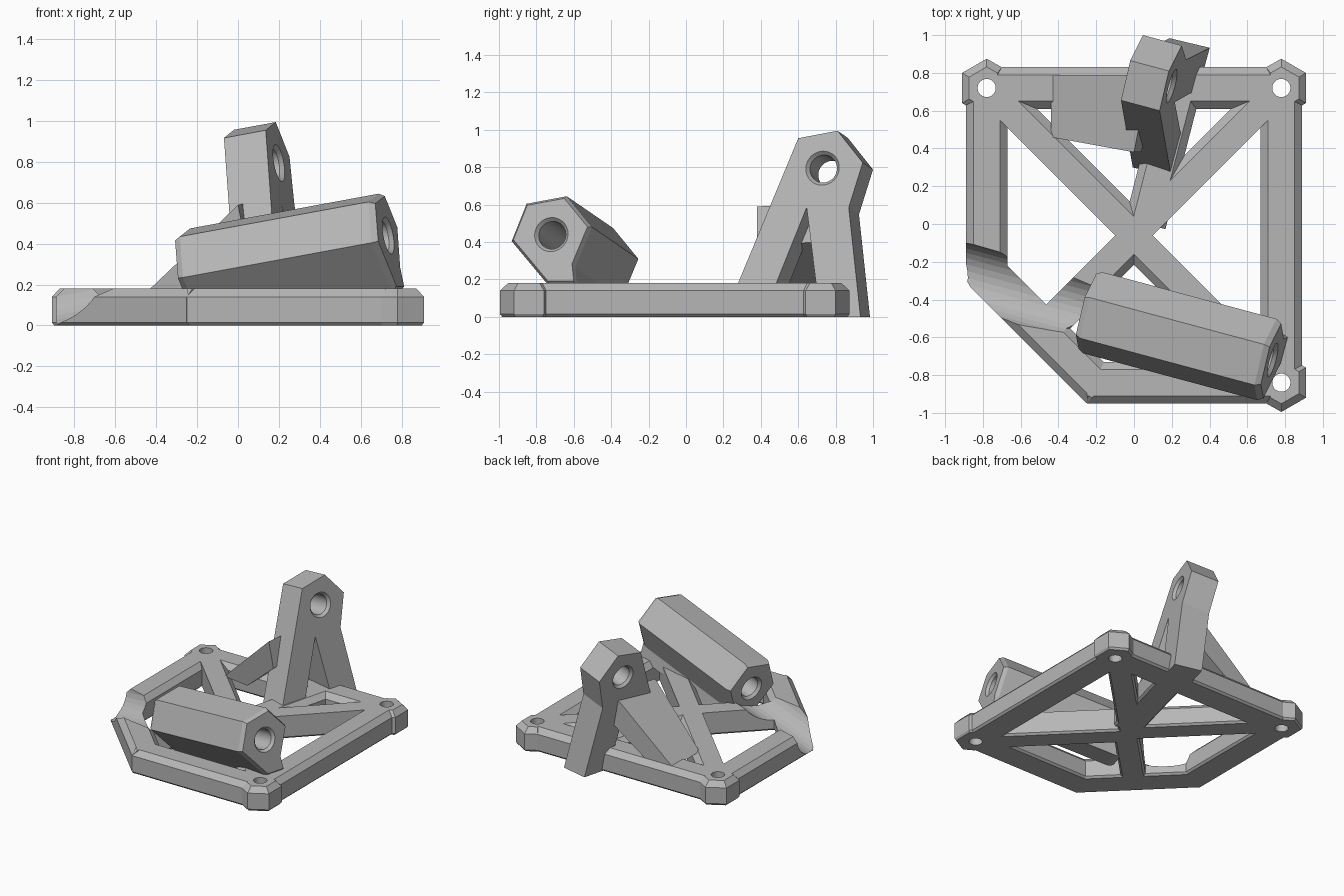
import bpy, bmesh, math
from mathutils import Vector

if "Cube" in bpy.data.objects:
    bpy.data.objects.remove(bpy.data.objects["Cube"], do_unlink=True)

grey = bpy.data.materials.new("plain grey")
grey.use_nodes = True
COLOUR = (0.47, 0.47, 0.47, 1)
grey.diffuse_color = COLOUR
grey.node_tree.nodes["Principled BSDF"].inputs["Base Color"].default_value = COLOUR

AXIS = Vector((0.95, -0.255, 0.175)).normalized()   # shared axis of both holders
RAIL_TOP, RAIL_EDGE, FOOT = 0.18, 0.14, 0.015


def loft(name, solids, helper=False):
    """Build closed solids, each from a list of rings of points."""
    bm = bmesh.new()
    for rings in solids:
        loops = [[bm.verts.new(p) for p in ring] for ring in rings]
        n = len(loops[0])
        for a, b in zip(loops, loops[1:]):
            for i in range(n):
                j = (i + 1) % n
                bm.faces.new((a[i], a[j], b[j], b[i]))
        bm.faces.new(loops[0][::-1])
        bm.faces.new(loops[-1])
    # Nothing reaches below the ground plane
    if not helper:
        bmesh.ops.bisect_plane(bm, geom=bm.verts[:] + bm.edges[:] + bm.faces[:],
                               plane_co=(0, 0, 0), plane_no=(0, 0, -1), clear_outer=True)
        edges = [e for e in bm.edges if e.is_boundary]
        if edges:
            bmesh.ops.holes_fill(bm, edges=edges)
    bmesh.ops.recalc_face_normals(bm, faces=bm.faces)
    mesh = bpy.data.meshes.new(name)
    bm.to_mesh(mesh)
    bm.free()
    mesh.materials.append(grey)
    ob = bpy.data.objects.new(name, mesh)
    bpy.context.collection.objects.link(ob)
    if helper:
        ob.hide_render = True
        ob.hide_set(True)
    return ob


def circle(centre, axis, radius, n=32):
    q = axis.to_track_quat('Z', 'Y')
    return [centre + q @ Vector((radius * math.cos(t), radius * math.sin(t), 0))
            for t in (2 * math.pi * i / n for i in range(n))]


def cut(ob, cutter):
    mod = ob.modifiers.new(cutter.name, 'BOOLEAN')
    mod.object = cutter
    mod.operation = 'DIFFERENCE'
    mod.solver = 'EXACT'


def bar(name, start, end, half=0.07, left=0.04, right=0.04):
    """Rail with a flat top and chamfered sides."""
    a, b = Vector((*start, 0)), Vector((*end, 0))
    side = Vector((0, 0, 1)).cross((b - a).normalized())
    l, r = half + left, half + right
    section = [(l - FOOT, 0), (l, FOOT), (l, RAIL_EDGE), (half, RAIL_TOP),
               (-half, RAIL_TOP), (-r, RAIL_EDGE), (-r, FOOT), (FOOT - r, 0)]
    return loft(name, [[[p + side * s + Vector((0, 0, z)) for s, z in section] for p in (a, b)]])


def slab(name, centre, outline, back, chamfer=0.0, inset=0.0):
    """Extrude a (y, z) outline lying on the tilted plane along the shared axis."""
    pts = []
    for y, z in outline:
        dy, dz = y - centre.y, z - centre.z
        pts.append(Vector((centre.x - (AXIS.y * dy + AXIS.z * dz) / AXIS.x, y, z)))

    def ring(depth, shrink):
        return [p + (centre - p) * shrink - AXIS * depth for p in pts]
    rings = [ring(0, 0), ring(back, 0)]
    if chamfer:
        rings = [ring(0, inset), ring(chamfer, 0), ring(back - chamfer, 0), ring(back, inset)]
    return loft(name, [rings])


def bore(name, centre, length, radius):
    """Through hole cutter with a countersink at both ends."""
    stations = [(-0.02, 0.035), (0.02, 0), (length - 0.02, 0), (length + 0.02, 0.035)]
    return loft(name, [[circle(centre - AXIS * d, AXIS, radius + r) for d, r in stations]], True)


# Base frame rails, the front right corner is cut diagonally
mitre = 0.045
d = mitre * math.sqrt(0.5)
frame = [
    bar("back_rail", (-0.78, 0.72), (0.78, 0.72)),
    bar("left_rail", (0.78, -0.84), (0.78, 0.72)),
    bar("front_rail", (-0.205 - mitre, -0.84), (0.78, -0.84)),
    bar("right_rail", (-0.78, 0.72), (-0.78, -0.265 - mitre)),
    bar("diagonal_rail", (-0.78 - d, -0.265 + d), (-0.205 + d, -0.84 - d)),
]

# Cross arms meeting in the middle, and a rib carrying the tower
middle = (0, -0.06)
frame += [
    bar("back_left_arm", middle, (0.74, 0.68), left=0.04, right=0),
    bar("back_right_arm", middle, (-0.74, 0.68), left=0, right=0.04),
    bar("front_left_arm", middle, (0.74, -0.80), left=0, right=0.04),
    bar("front_right_arm", middle, (-0.50, -0.56), left=0.04, right=0),
    bar("tower_rib", (0.06, 0.0), (0.24, 0.70)),
]

# Corner lugs with screw holes
corners = [("back_left_lug", 0.78, 0.72, 1, 1), ("back_right_lug", -0.78, 0.72, -1, 1),
           ("front_left_lug", 0.78, -0.84, 1, -1)]
lug = [(0.13, -0.08), (0.13, 0.08), (0, 0.155), (-0.08, 0.11), (-0.08, -0.11), (0.08, -0.11)]
for name, cx, cy, sx, sy in corners:
    rings = [[(cx + sx * x * k, cy + sy * y * k, z) for x, y in lug]
             for z, k in ((0, 0.92), (FOOT, 1), (RAIL_EDGE, 1), (RAIL_TOP, 0.72))]
    frame.append(loft(name, [rings]))

up = Vector((0, 0, 1))
screw_holes = loft("screw_hole_cutter", [[circle(Vector((cx, cy, z)), up, 0.048) for z in (-0.1, 0.3)]
                                         for _, cx, cy, _, _ in corners], True)

# Barrel holder, a tilted hexagonal block with a through hole
barrel_end = Vector((0.735, -0.72, 0.44))
barrel_length = 1.03
barrel = slab("barrel_holder", barrel_end,
              [(-0.94, 0.41), (-0.86, 0.61), (-0.645, 0.65), (-0.51, 0.485),
               (-0.60, 0.27), (-0.59, 0.17), (-0.74, 0.17)], barrel_length, 0.03, 0.08)
cut(barrel, bore("barrel_bore", barrel_end, barrel_length, 0.075))

# Clearance groove that continues the barrel axis through the frame
clear_start = barrel_end - AXIS * barrel_length + up * 0.045
groove = loft("groove_cutter", [[circle(clear_start - AXIS * t, AXIS, 0.18) for t in (0, 0.9)]], True)
for part in frame:
    cut(part, screw_holes)
    if part.name in ("right_rail", "diagonal_rail", "front_right_arm"):
        cut(part, groove)

# Tower, a drilled head running down into two legs
head_end = Vector((0.2, 0.73, 0.795))
tower_depth = 0.215
tower = slab("tower", head_end,
             [(0.60, 0.955), (0.81, 0.995), (0.945, 0.825), (0.87, 0.585), (0.935, -0.02),
              (0.72, -0.02), (0.645, 0.585), (0.45, 0.10), (0.245, 0.10)], tower_depth)
cut(tower, bore("tower_bore", head_end, tower_depth, 0.075))

# Sloped brace from the back rail to the tower
low = [(-0.44, 0.46, 0.17), (-0.44, 0.79, 0.17), (-0.24, 0.79, 0.15), (-0.24, 0.46, 0.15)]
high = [(0.0, 0.38, 0.59), (0.08, 0.79, 0.61), (0.12, 0.79, 0.40), (0.04, 0.38, 0.39)]
loft("tower_brace", [[low, high]])
